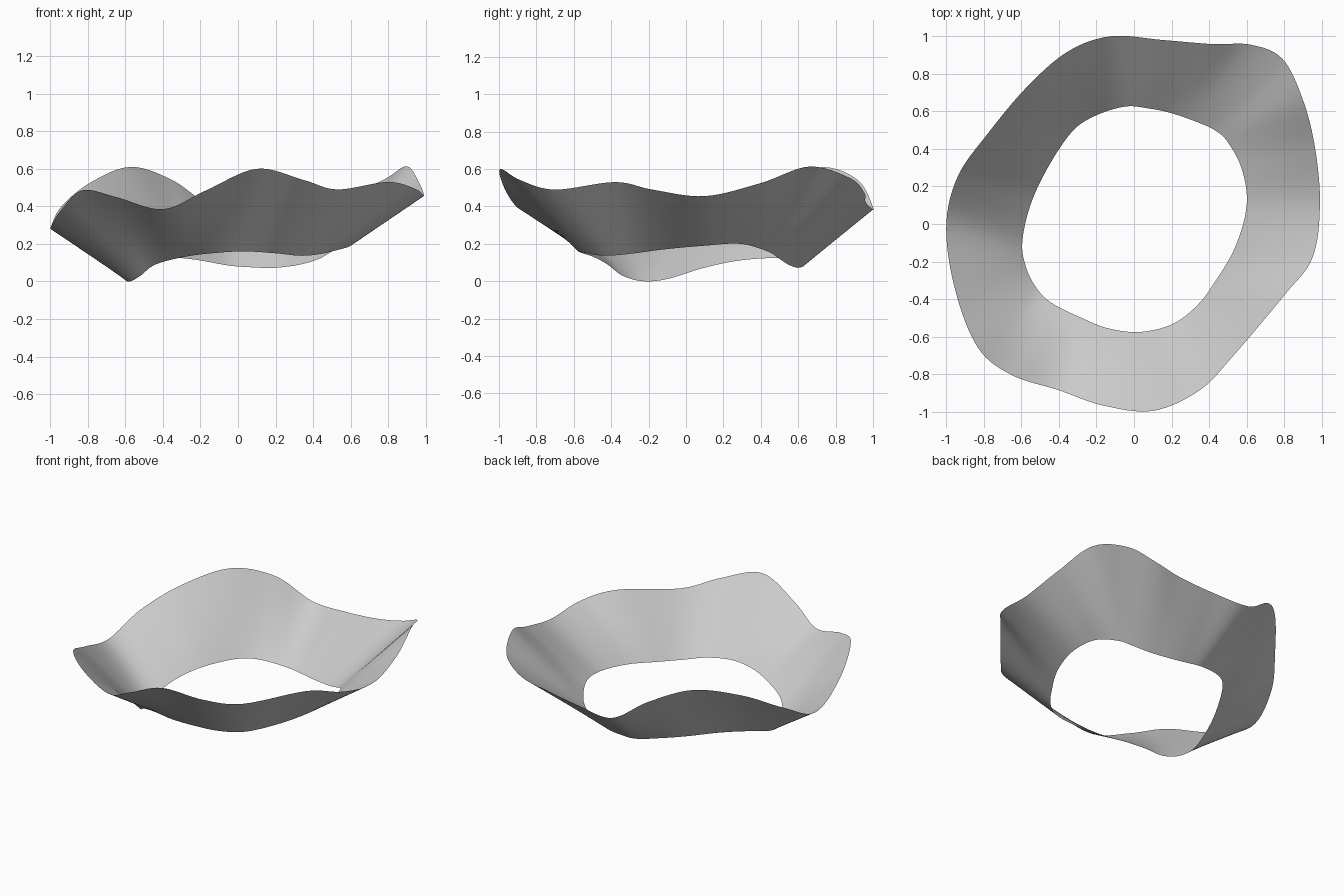
import bpy
import bmesh
from mathutils import Vector

STEPS_BETWEEN_POINTS = 8
RINGS_ACROSS_BAND = 8

# Upper, outer rim of the wavy band, counter-clockwise from the left side
OUTER_RIM = [
    (.99, .1, .455), (.965, .4, .525), (.9, .66, .613), (.79, .88, .55),
    (.62, .955, .47), (.42, .958, .43), (.15, .98, .4), (-.12, 1, .395),
    (-.35, .92, .54), (-.57, .73, .61), (-.78, .48, .53), (-.94, .25, .4),
    (-1, -.02, .28), (-.95, -.36, .37), (-.83, -.66, .485), (-.65, -.805, .45),
    (-.4, -.885, .385), (-.17, -.965, .485), (.1, -.995, .6), (.35, -.885, .54),
    (.53, -.7, .49), (.8, -.38, .53), (.95, -.18, .49),
]

# Lower, inner rim, point for point opposite the outer one
INNER_RIM = [
    (.6, .1, .19), (.575, .29, .2), (.5, .435, .16), (.43, .5, .12),
    (.33, .545, .09), (.2, .59, .073), (.08, .615, .075), (-.05, .625, .085),
    (-.22, .57, .115), (-.34, .48, .125), (-.47, .28, .11), (-.555, .09, .07),
    (-.595, -.1, .012), (-.575, -.23, 0), (-.52, -.34, .03), (-.44, -.42, .09),
    (-.29, -.495, .13), (-.14, -.555, .15), (.03, -.575, .16), (.2, -.535, .15),
    (.33, -.44, .137), (.43, -.31, .145), (.54, -.12, .17),
]


def smooth_loop(points):
    """Closed Catmull-Rom curve through the given points."""
    points = [Vector(p) for p in points]
    count = len(points)
    result = []
    for i in range(count):
        before, start, end, after = (points[(i + k) % count] for k in (-1, 0, 1, 2))
        for step in range(STEPS_BETWEEN_POINTS):
            t = step / STEPS_BETWEEN_POINTS
            linear = (end - before) * t
            square = (before * 2 - start * 5 + end * 4 - after) * t ** 2
            cube = (start * 3 - before - end * 3 + after) * t ** 3
            result.append(start + (linear + square + cube) / 2)
    return result


def make_material(name, colour):
    material = bpy.data.materials.new(name)
    material.use_nodes = True
    material.diffuse_color = colour
    shader = material.node_tree.nodes["Principled BSDF"]
    shader.inputs["Base Color"].default_value = colour
    return material


def build_band(name, inner, outer, material):
    """Straight-ruled open sheet stretched between two closed loops."""
    bm = bmesh.new()
    rings = []
    for ring in range(RINGS_ACROSS_BAND + 1):
        blend = ring / RINGS_ACROSS_BAND
        rings.append([bm.verts.new(a.lerp(b, blend)) for a, b in zip(inner, outer)])
    for low, high in zip(rings, rings[1:]):
        for i in range(len(low)):
            # Winding turns the normals up, towards the inside of the bowl
            bm.faces.new((low[i - 1], high[i - 1], high[i], low[i]))
    mesh = bpy.data.meshes.new(name)
    bm.to_mesh(mesh)
    bm.free()
    mesh.materials.append(material)
    mesh.shade_smooth()
    band = bpy.data.objects.new(name, mesh)
    bpy.context.collection.objects.link(band)
    return band


default_cube = bpy.data.objects.get("Cube")
if default_cube:
    bpy.data.objects.remove(default_cube, do_unlink=True)

# The wavy ring
light_grey = make_material("light grey", (.6, .6, .6, 1))
build_band("wavy_ring", smooth_loop(INNER_RIM), smooth_loop(OUTER_RIM), light_grey)
